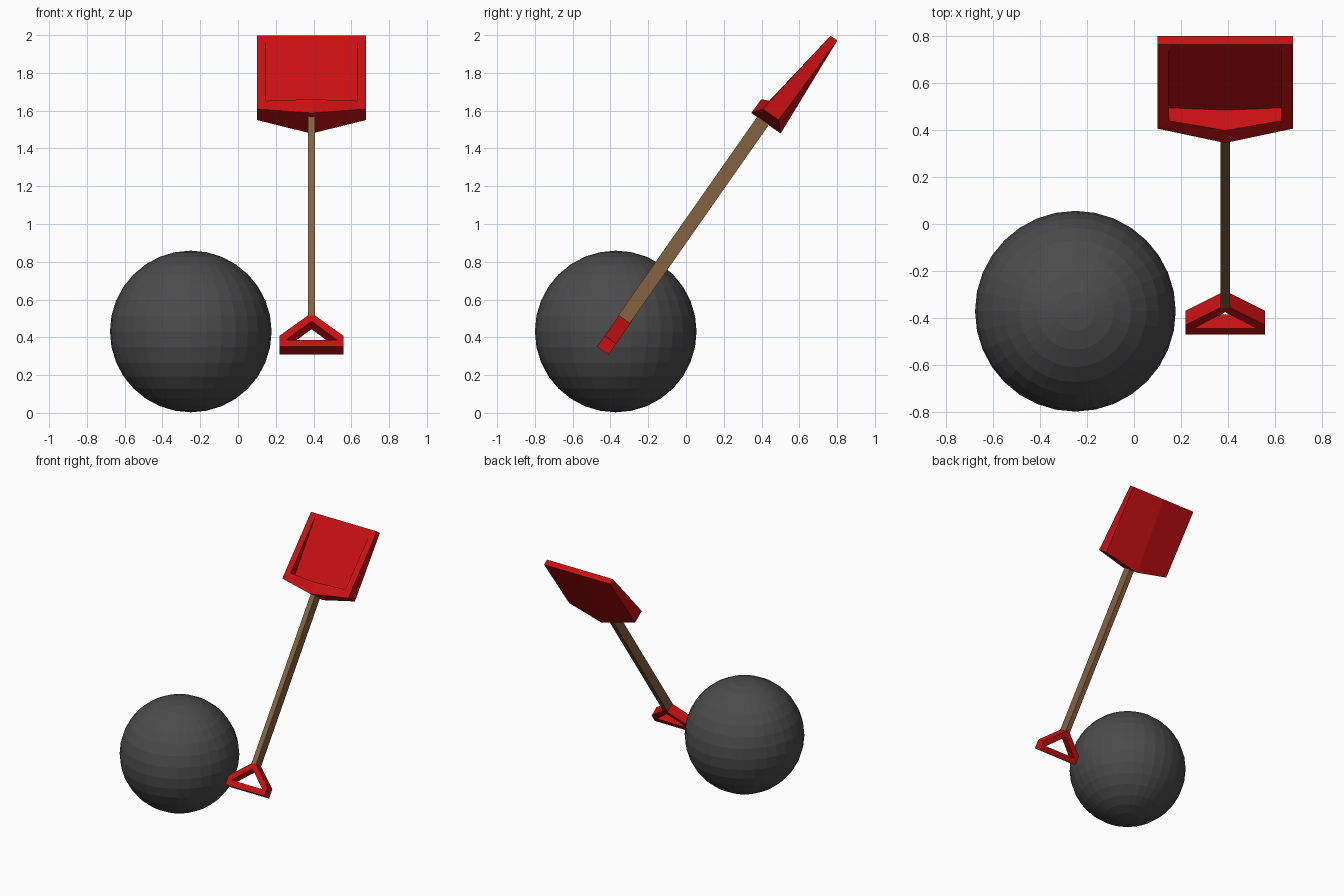
import bpy
import bmesh
import math

cube = bpy.data.objects.get("Cube")
if cube:
    bpy.data.objects.remove(cube, do_unlink=True)


def material(name, rgb):
    mat = bpy.data.materials.new(name)
    mat.use_nodes = True
    mat.diffuse_color = (*rgb, 1)
    bsdf = mat.node_tree.nodes["Principled BSDF"]
    bsdf.inputs["Base Color"].default_value = (*rgb, 1)
    bsdf.inputs["Roughness"].default_value = 0.8
    return mat


RED = material("red", (0.58, 0.005, 0.006))
WOOD = material("wood_brown", (0.235, 0.122, 0.055))
COAL = material("dark_grey", (0.07, 0.07, 0.07))

# Shovel frame: local y runs up the shaft, local z points out of the scoop
SHOVEL_AT = (0.389, 0.407, 1.545)
TILT = (math.radians(55), 0, 0)


def half_mesh(name, points, faces, mat):
    """Build the +x half of a shovel part from named points and mirror it."""
    bm = bmesh.new()
    verts = {key: bm.verts.new(co) for key, co in points.items()}
    for face in faces:
        bm.faces.new([verts[key] for key in face.split()])
    bmesh.ops.recalc_face_normals(bm, faces=bm.faces)
    mesh = bpy.data.meshes.new(name)
    bm.to_mesh(mesh)
    bm.free()
    mesh.materials.append(mat)
    obj = bpy.data.objects.new(name, mesh)
    bpy.context.collection.objects.link(obj)
    obj.location = SHOVEL_AT
    obj.rotation_euler = TILT
    mirror = obj.modifiers.new("Mirror", 'MIRROR')
    mirror.use_clip = True
    return obj


# Scoop: a wedge with a ridged back, a pointed base and a recessed tray
scoop_points = {
    "base_front": (0.288, 0.052, 0.037), "base_back": (0.288, 0.052, -0.065),
    "tip_front": (0.288, 0.576, -0.034), "tip_back": (0.288, 0.576, -0.078),
    "mid_base_front": (0, 0, 0.075), "mid_base_back": (0, 0, -0.115),
    "mid_tip_front": (0, 0.576, -0.034), "mid_tip_back": (0, 0.576, -0.078),
    "rim": (0.24, 0.107, 0.034), "mid_rim": (0, 0.09, 0.073),
    "floor": (0.24, 0.107, -0.033), "mid_floor": (0, 0.09, -0.033),
    "floor_end": (0.24, 0.568, -0.0335), "mid_floor_end": (0, 0.568, -0.0335),
}
half_mesh("scoop", scoop_points, [
    "mid_base_front base_front base_back mid_base_back",
    "base_front tip_front tip_back base_back",
    "mid_base_back base_back tip_back mid_tip_back",
    "tip_front mid_tip_front mid_tip_back tip_back",
    "mid_base_front mid_rim rim base_front",
    "base_front rim floor_end tip_front",
    "rim mid_rim mid_floor floor",
    "rim floor floor_end",
    "floor mid_floor mid_floor_end floor_end",
    "floor_end mid_floor_end mid_tip_front tip_front",
], RED)

# Grip: a flat triangular loop given thickness
grip_points = {
    "o0": (0, -1.482, -0.003), "o1": (0.17, -1.482, -0.003),
    "o2": (0.17, -1.412, -0.003), "o3": (0, -1.264, -0.003),
    "i0": (0, -1.438, -0.003), "i1": (0.135, -1.438, -0.003),
    "i2": (0, -1.317, -0.003),
}
grip = half_mesh("grip", grip_points, ["o0 o1 i1 i0", "o1 o2 i1", "o2 o3 i2 i1"], RED)
solid = grip.modifiers.new("Thickness", 'SOLIDIFY')
solid.thickness = 0.074
solid.offset = 0

# Shaft: a rectangular pole, sunk a little into scoop and grip
y0, y1, w, t = -1.282, 0.03, 0.0195, 0.0375
shaft_points = {
    "a": (0, y0, -t), "b": (w, y0, -t), "c": (w, y0, t), "d": (0, y0, t),
    "e": (0, y1, -t), "f": (w, y1, -t), "g": (w, y1, t), "h": (0, y1, t),
}
half_mesh("shaft", shaft_points,
          ["a b c d", "e h g f", "a e f b", "b f g c", "c g h d"], WOOD)

# Ball: faceted sphere resting on the ground
bpy.ops.mesh.primitive_uv_sphere_add(segments=32, ring_count=16, radius=0.428,
                                     location=(-0.25, -0.372, 0.431))
ball = bpy.context.object
ball.name = "ball"
ball.data.materials.append(COAL)
